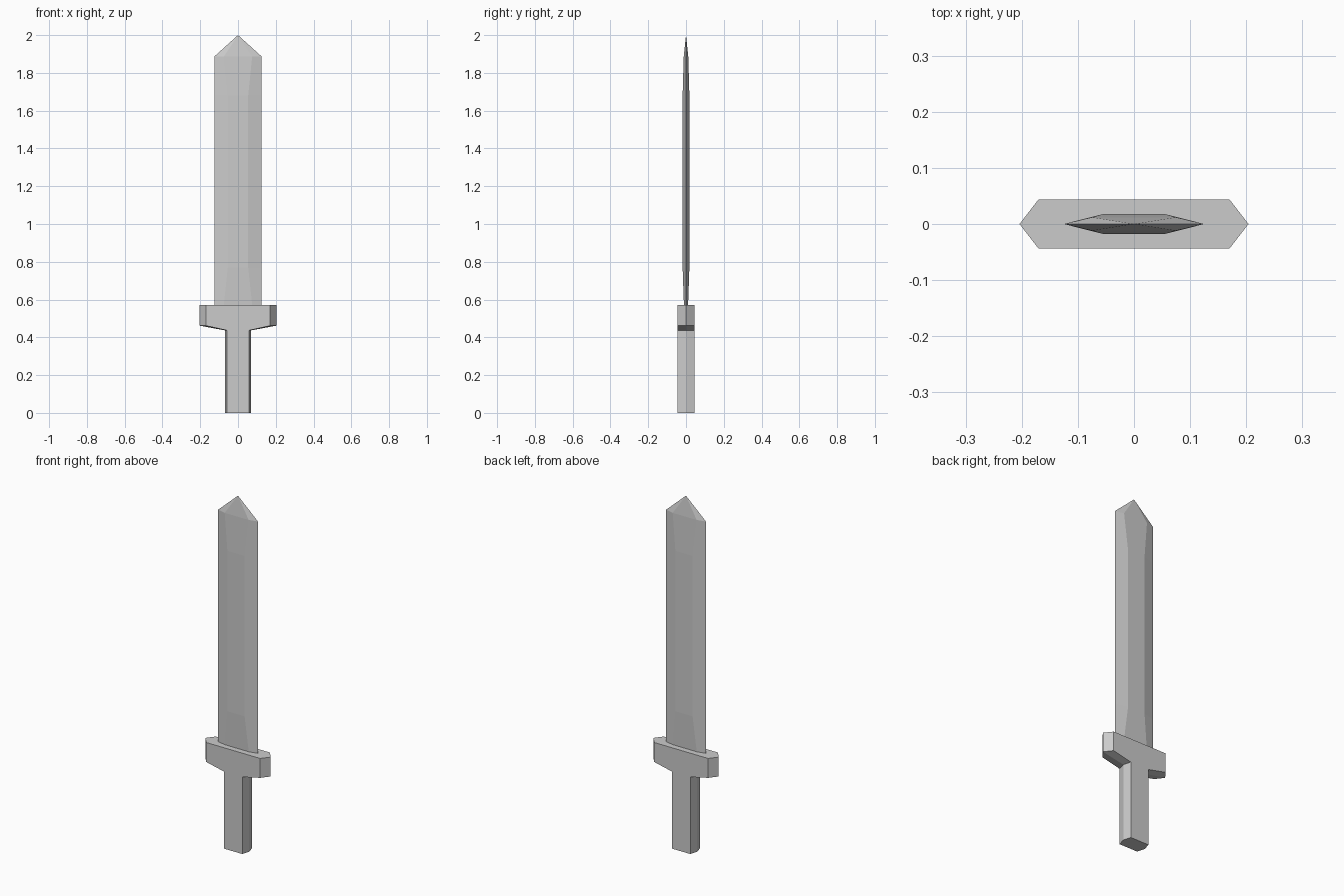
import bpy, bmesh

if "Cube" in bpy.data.objects:
    bpy.data.objects.remove(bpy.data.objects["Cube"])


def loft(name, sections, apex=None):
    """Skin hexagonal sections (z, edge half-width, flat half-width, half-depth)."""
    bm = bmesh.new()
    rings = []
    for z, edge, flat, d in sections:
        pts = [(-edge, 0), (-flat, -d), (flat, -d), (edge, 0), (flat, d), (-flat, d)]
        rings.append([bm.verts.new((x, y, z)) for x, y in pts])
    for low, high in zip(rings, rings[1:]):
        for i in range(6):
            j = (i + 1) % 6
            bm.faces.new((low[i], low[j], high[j], high[i]))
    bm.faces.new(rings[0][::-1])
    if apex is None:
        bm.faces.new(rings[-1])
    else:
        tip = bm.verts.new((0, 0, apex))
        for i in range(6):
            bm.faces.new((rings[-1][i], rings[-1][(i + 1) % 6], tip))
    bmesh.ops.recalc_face_normals(bm, faces=bm.faces)
    mesh = bpy.data.meshes.new(name)
    bm.to_mesh(mesh)
    bm.free()
    obj = bpy.data.objects.new(name, mesh)
    bpy.context.collection.objects.link(obj)
    return obj


# Grip flaring into the crossguard, one continuous hexagonal body
loft("grip_and_guard", [
    (0.0, 0.07, 0.058, 0.044),
    (0.437, 0.07, 0.058, 0.044),
    (0.462, 0.204, 0.17, 0.044),
    (0.572, 0.204, 0.17, 0.044),
])

# Bevelled blade, thickest along the middle and closing to a point
loft("blade", [
    (0.572, 0.125, 0.075, 0.011),
    (0.77, 0.125, 0.054, 0.018),
    (1.68, 0.125, 0.054, 0.018),
    (1.887, 0.125, 0.075, 0.012),
], apex=2.0)
